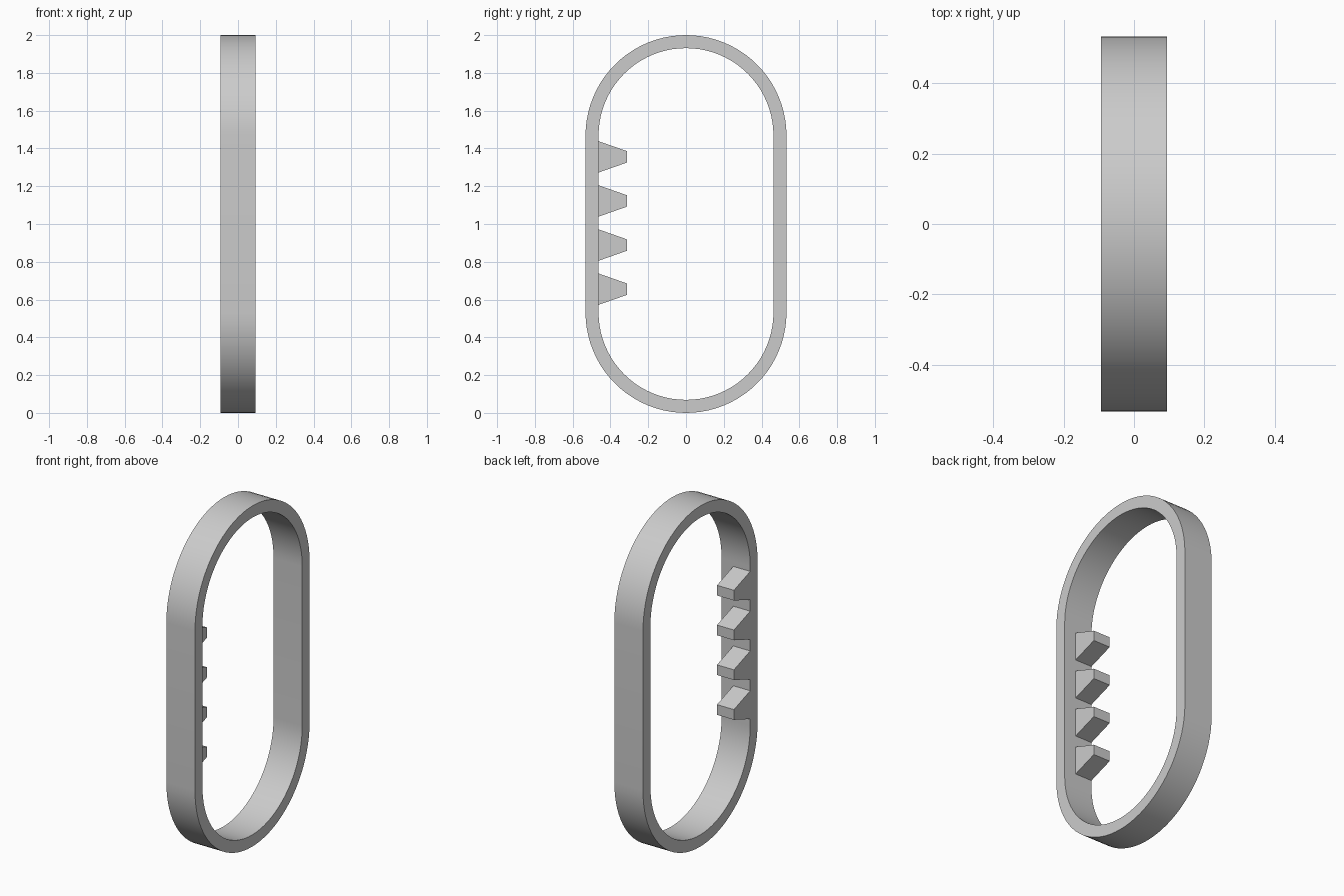
import bpy
import bmesh
from math import pi, sin, cos, radians

if "Cube" in bpy.data.objects:
    bpy.data.objects.remove(bpy.data.objects["Cube"], do_unlink=True)

HALF_WIDTH = 0.093
OUTER, INNER = 0.532, 0.463
STEPS = 40

grey = bpy.data.materials.new("light_grey")
grey.use_nodes = True
colour = (0.6, 0.6, 0.6, 1)
grey.diffuse_color = colour
grey.node_tree.nodes["Principled BSDF"].inputs["Base Color"].default_value = colour


def finish(name, bm):
    bmesh.ops.recalc_face_normals(bm, faces=bm.faces)
    mesh = bpy.data.meshes.new(name)
    bm.to_mesh(mesh)
    bm.free()
    mesh.materials.append(grey)
    obj = bpy.data.objects.new(name, mesh)
    bpy.context.collection.objects.link(obj)
    return obj


def extrude_x(bm, faces, distance):
    result = bmesh.ops.extrude_face_region(bm, geom=faces, use_keep_orig=True)
    verts = [g for g in result["geom"] if isinstance(g, bmesh.types.BMVert)]
    bmesh.ops.translate(bm, verts=verts, vec=(distance, 0, 0))


def stadium(radius):
    # Two half circles joined by straight sides
    points = []
    for start, centre_z in ((0, 2 - OUTER), (pi, OUTER)):
        for i in range(STEPS + 1):
            a = start + pi * i / STEPS
            points.append((-HALF_WIDTH, radius * cos(a), centre_z + radius * sin(a)))
    return points


# Rounded loop band
bm = bmesh.new()
outer = [bm.verts.new(p) for p in stadium(OUTER)]
inner = [bm.verts.new(p) for p in stadium(INNER)]
count = len(outer)
faces = []
for i in range(count):
    j = (i + 1) % count
    faces.append(bm.faces.new((outer[i], outer[j], inner[j], inner[i])))
extrude_x(bm, faces, 2 * HALF_WIDTH)
band = finish("loop_band", bm)
bpy.ops.object.select_all(action="DESELECT")
band.select_set(True)
bpy.context.view_layer.objects.active = band
bpy.ops.object.shade_smooth_by_angle(angle=radians(30))

# Row of tapered teeth on the inside of the front wall, flush with one edge
for n in range(4):
    z = 0.655 + 0.2335 * n
    profile = [(-INNER, z - 0.083), (-0.312, z - 0.03),
               (-0.312, z + 0.03), (-INNER, z + 0.083)]
    bm = bmesh.new()
    face = bm.faces.new([bm.verts.new((-HALF_WIDTH, y, h)) for y, h in profile])
    extrude_x(bm, [face], 0.11)
    finish(f"tooth_{n + 1}", bm)
